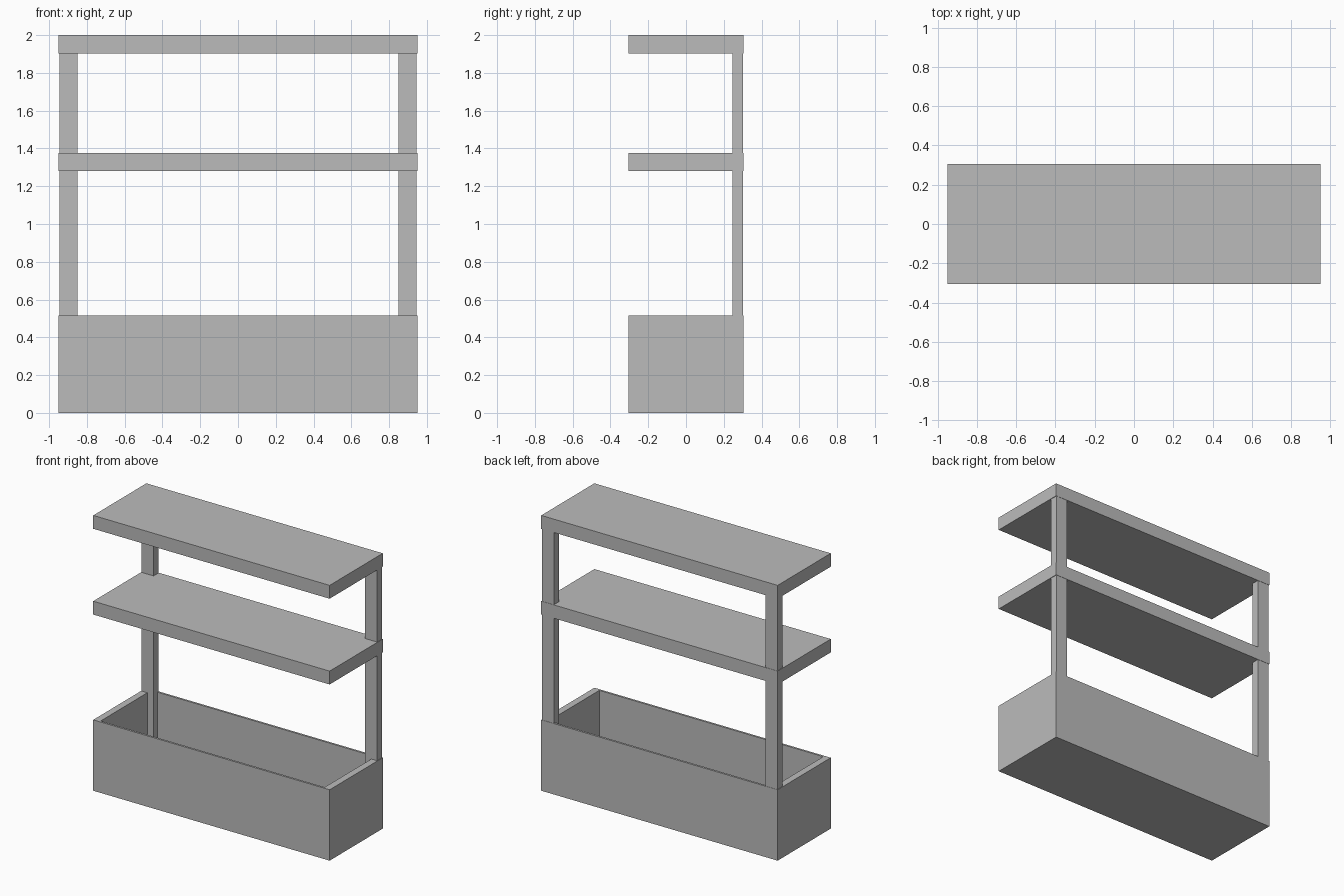
import bpy

if "Cube" in bpy.data.objects:
    bpy.data.objects.remove(bpy.data.objects["Cube"])

# Overall half sizes
HX, HY = 0.95, 0.305
BOX_H = 0.515      # planter height
PANEL = 0.015      # thin front, back and bottom panels
BOARD = 0.05       # thick end boards

grey = bpy.data.materials.new("plain_grey")
grey.diffuse_color = (0.5, 0.5, 0.5, 1.0)
grey.use_nodes = True
grey.node_tree.nodes["Principled BSDF"].inputs["Base Color"].default_value = grey.diffuse_color


def block(name, x, y, z):
    """Axis-aligned box from (min, max) ranges."""
    bpy.ops.mesh.primitive_cube_add(size=1)
    ob = bpy.context.object
    ob.name = name
    for v in ob.data.vertices:
        v.co = [r[0] if c < 0 else r[1] for c, r in zip(v.co, (x, y, z))]
    ob.data.materials.append(grey)
    return ob


# Planter box: thin bottom, front and back panels
block("planter_bottom", (-HX, HX), (-HY, HY), (0, PANEL))
block("planter_front", (-HX, HX), (-HY, -HY + PANEL), (PANEL, BOX_H))
block("planter_back", (-HX, HX), (HY - PANEL, HY), (PANEL, BOX_H))

# End boards and rear posts, one on each side
for side, s in (("left", -1), ("right", 1)):
    block("planter_end_" + side,
          sorted((s * HX, s * (HX - BOARD))),
          (-HY + PANEL, HY - PANEL), (PANEL, BOX_H))
    block("post_" + side,
          sorted((s * 0.85, s * 0.946)), (0.245, 0.303), (PANEL, 1.905))

# Two shelves
block("middle_shelf", (-HX, HX), (-HY, HY), (1.28, 1.377))
block("top_shelf", (-HX, HX), (-HY, HY), (1.903, 2.0))
